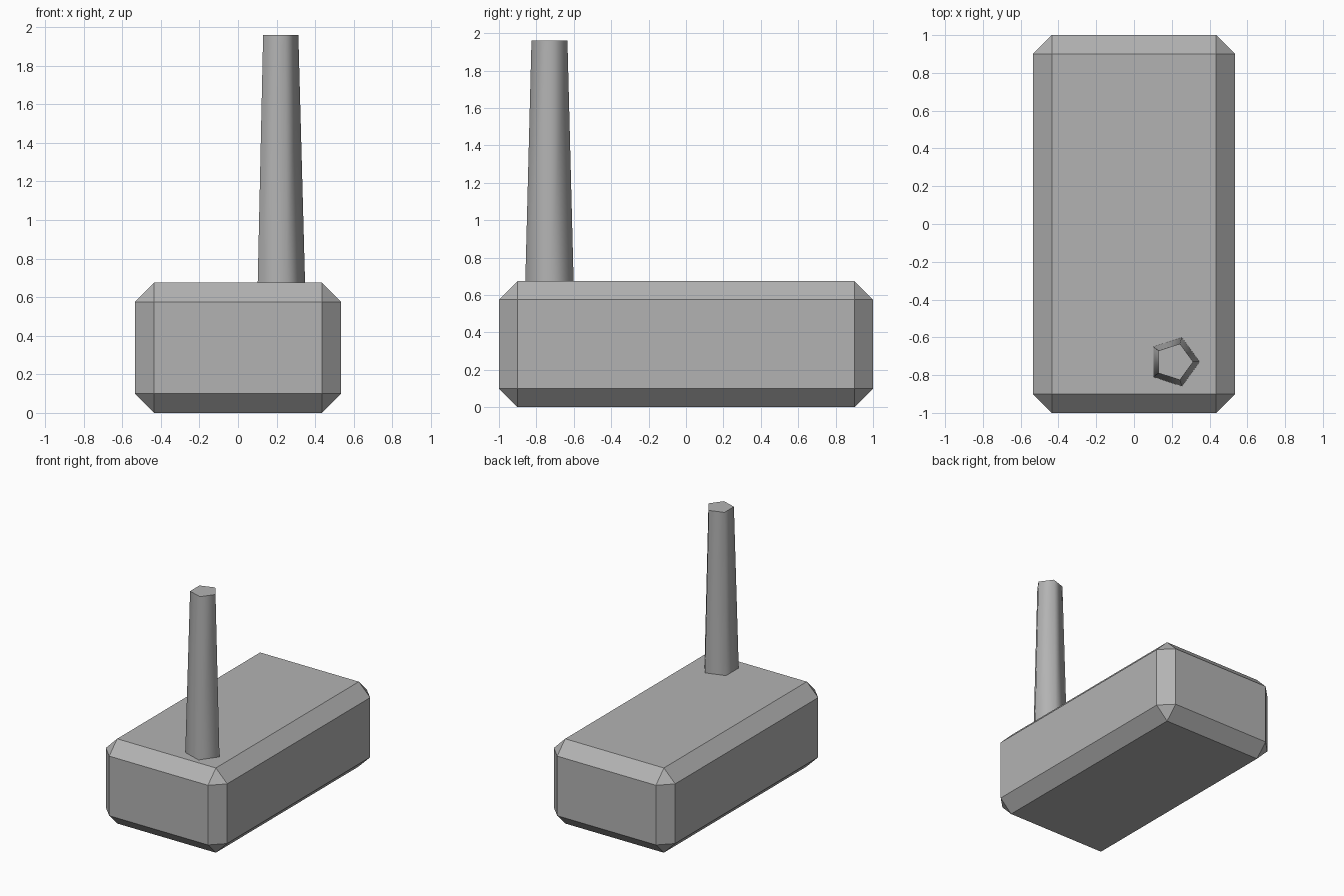
import bpy, bmesh, math

if "Cube" in bpy.data.objects:
    bpy.data.objects.remove(bpy.data.objects["Cube"])

grey = bpy.data.materials.new("plain grey")
grey.diffuse_color = (0.45, 0.45, 0.45, 1)
grey.use_nodes = True
grey.node_tree.nodes["Principled BSDF"].inputs["Base Color"].default_value = grey.diffuse_color


def finish(bm, name):
    bmesh.ops.recalc_face_normals(bm, faces=bm.faces)
    mesh = bpy.data.meshes.new(name)
    bm.to_mesh(mesh)
    bm.free()
    mesh.materials.append(grey)
    obj = bpy.data.objects.new(name, mesh)
    bpy.context.collection.objects.link(obj)
    return obj


# Body: chamfered block
W, L, H, CHAMFER = 1.07, 2.0, 0.675, 0.1
bm = bmesh.new()
bmesh.ops.create_cube(bm, size=1)
bmesh.ops.scale(bm, vec=(W, L, H), verts=bm.verts)
bmesh.ops.translate(bm, vec=(0, 0, H / 2), verts=bm.verts)
bmesh.ops.bevel(bm, geom=bm.edges[:], offset=CHAMFER, segments=1,
                affect='EDGES', clamp_overlap=True)
finish(bm, "body")

# Antenna: tapered five-sided post, one corner towards +x, smooth sides
bm = bmesh.new()
rings = []
for radius, z in ((0.136, 0.665), (0.101, 1.96)):
    rings.append([bm.verts.new((0.212 + radius * math.cos(i * math.tau / 5),
                                -0.73 + radius * math.sin(i * math.tau / 5), z))
                  for i in range(5)])
low, high = rings
bm.faces.new(low[::-1])
bm.faces.new(high)
for i in range(5):
    j = (i + 1) % 5
    bm.faces.new((low[i], low[j], high[j], high[i])).smooth = True
finish(bm, "antenna")
